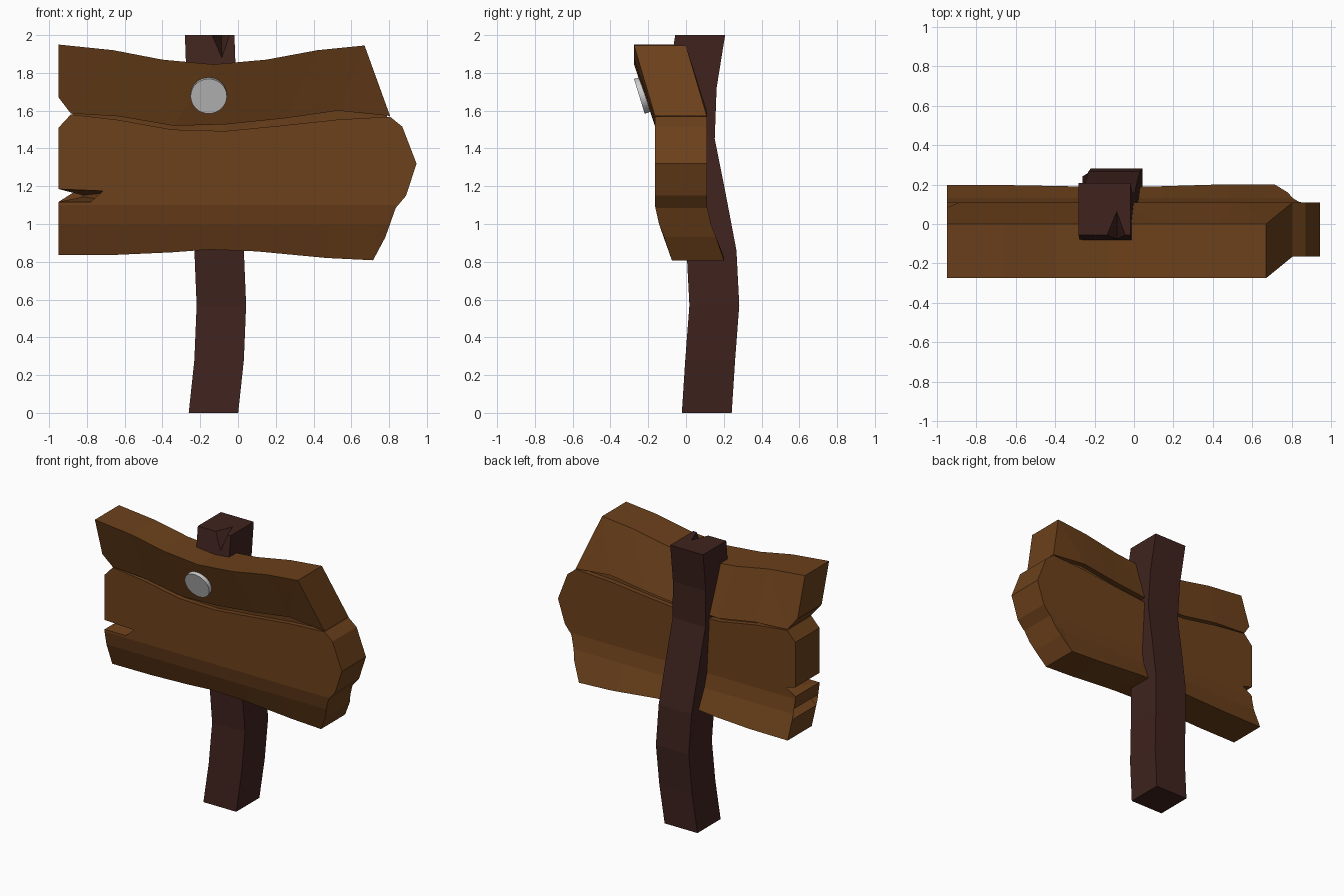
import bpy, bmesh, math
from mathutils import Vector

if "Cube" in bpy.data.objects:
    bpy.data.objects.remove(bpy.data.objects["Cube"])


def material(name, color):
    m = bpy.data.materials.new(name)
    m.diffuse_color = (*color, 1)
    m.use_nodes = True
    m.node_tree.nodes["Principled BSDF"].inputs["Base Color"].default_value = m.diffuse_color
    return m


WOOD = material("board_wood", (0.15, 0.052, 0.011))
DARK = material("post_wood", (0.05, 0.017, 0.013))


def interp(pts, v):
    if v <= pts[0][0]:
        return pts[0][1]
    for (a, p), (b, q) in zip(pts, pts[1:]):
        if v <= b:
            return p + (q - p) * (v - a) / (b - a)
    return pts[-1][1]


def make_object(name, bm, mat=None):
    bmesh.ops.recalc_face_normals(bm, faces=bm.faces)
    me = bpy.data.meshes.new(name)
    bm.to_mesh(me)
    bm.free()
    ob = bpy.data.objects.new(name, me)
    bpy.context.collection.objects.link(ob)
    if mat:
        me.materials.append(mat)
    return ob


# Board edge lines in the front view (x, z)
TOP = [(-.95, 1.95), (-.66, 1.92), (-.4, 1.87), (-.13, 1.845), (.15, 1.87), (.42, 1.92), (.67, 1.945)]
CRACK_UP = [(-.885, 1.585), (-.63, 1.57), (-.34, 1.52), (-.07, 1.527), (.25, 1.56), (.53, 1.6), (.805, 1.572)]
CRACK_LOW = [(-.885, 1.58), (-.64, 1.552), (-.35, 1.5), (-.07, 1.492), (.22, 1.52), (.53, 1.553), (.805, 1.568)]
BOTTOM = [(-.95, .835), (-.64, .837), (-.35, .85), (-.15, .865), (.1, .855), (.47, .82), (.715, .808)]
RIGHT = [(.78, .93), (.835, 1.085), (.89, 1.15), (.945, 1.32), (.87, 1.515)]
LEFT = [(-.95, 1.51), (-.95, 1.185), (-.64, 1.172), (-.64, 1.117), (-.95, 1.117),
        (-.95, 1.035), (-.89, 1.0), (-.95, .965)]
# The upper slit is shallower at the back
SLIT_BACK = {(-.64, 1.172): (-.82, 1.152), (-.64, 1.117): (-.82, 1.144)}


def bend(x, z):
    low = interp(CRACK_UP, x)
    if z > low:
        return -.11 * (z - low) / (interp(TOP, x) - low)
    return interp([(.83, .09), (1.0, .022), (1.1, 0)], z)


def plank(name, outline, y0, y1, back={}):
    bm = bmesh.new()
    f = [bm.verts.new((x, y0, z)) for x, z in outline]
    b = [bm.verts.new((p[0], y1, p[1])) for p in (back.get(q, q) for q in outline)]
    bm.faces.new(f)
    bm.faces.new(b[::-1])
    n = len(f)
    for i in range(n):
        j = (i + 1) % n
        bm.faces.new((f[i], b[i], b[j], f[j]))
    bmesh.ops.triangulate(bm, faces=bm.faces)
    cuts = [((0, 0, z), (0, 0, 1)) for z in (1.0, 1.1)]
    cuts += [((x, 0, 0), (1, 0, 0)) for x, _ in TOP[1:]]
    for co, no in cuts:
        bmesh.ops.bisect_plane(bm, geom=bm.verts[:] + bm.edges[:] + bm.faces[:],
                               dist=1e-5, plane_co=co, plane_no=no)
    for v in bm.verts:
        v.co.y += bend(v.co.x, v.co.z)
    return make_object(name, bm, WOOD)


# Two planks and the recessed wood between them
plank("upper_plank", TOP + CRACK_UP[::-1] + [(-.95, 1.67)], -.165, .11)
plank("lower_plank", CRACK_LOW + RIGHT[::-1] + BOTTOM[::-1] + LEFT[::-1], -.165, .11, SLIT_BACK)
core = [(x, z + .012) for x, z in CRACK_UP[:]] + [(x, z - .012) for x, z in CRACK_LOW[::-1]]
core = [(max(-.875, min(.79, x)), z) for x, z in core]
plank("crack_core", core, -.13, .075)

# Crooked square post: (z, centre x, centre y)
PATH = [(0, -.13, .11), (.28, -.10, .128), (.57, -.088, .15), (.86, -.10, .135),
        (1.15, -.115, .08), (1.45, -.13, .02), (1.72, -.14, .03), (2.0, -.15, .075)]
bm = bmesh.new()
rings = []
for z, x, y in PATH:
    rings.append([bm.verts.new((x + .131 * sx, y + .132 * sy, z))
                  for sx, sy in ((-1, -1), (1, -1), (1, 1), (-1, 1))])
for a, b in zip(rings, rings[1:]):
    for i in range(4):
        j = (i + 1) % 4
        bm.faces.new((a[i], a[j], b[j], b[i]))
bm.faces.new(rings[0][::-1])
bm.faces.new(rings[-1])
post = make_object("post", bm, DARK)

# Splintered wedge cut from the top of the post
bm = bmesh.new()
tip = [bm.verts.new(p) for p in ((-.16, -.1, 2.01), (-.025, -.1, 2.01), (-.088, .075, 2.01), (-.085, -.1, 1.86))]
for i in range(4):
    bm.faces.new(tip[:i] + tip[i + 1:])
cutter = make_object("wedge_cutter", bm, DARK)
cutter.hide_render = True
cutter.hide_set(True)
mod = post.modifiers.new("wedge", 'BOOLEAN')
mod.operation = 'DIFFERENCE'
mod.solver = 'EXACT'
mod.object = cutter

# Nail head lying on the sloped upper plank
bpy.ops.mesh.primitive_cylinder_add(vertices=32, radius=.096, depth=.04,
                                    location=(-.155, -.228, 1.682),
                                    rotation=(math.radians(107), 0, 0))
bpy.context.object.name = "nail_head"
